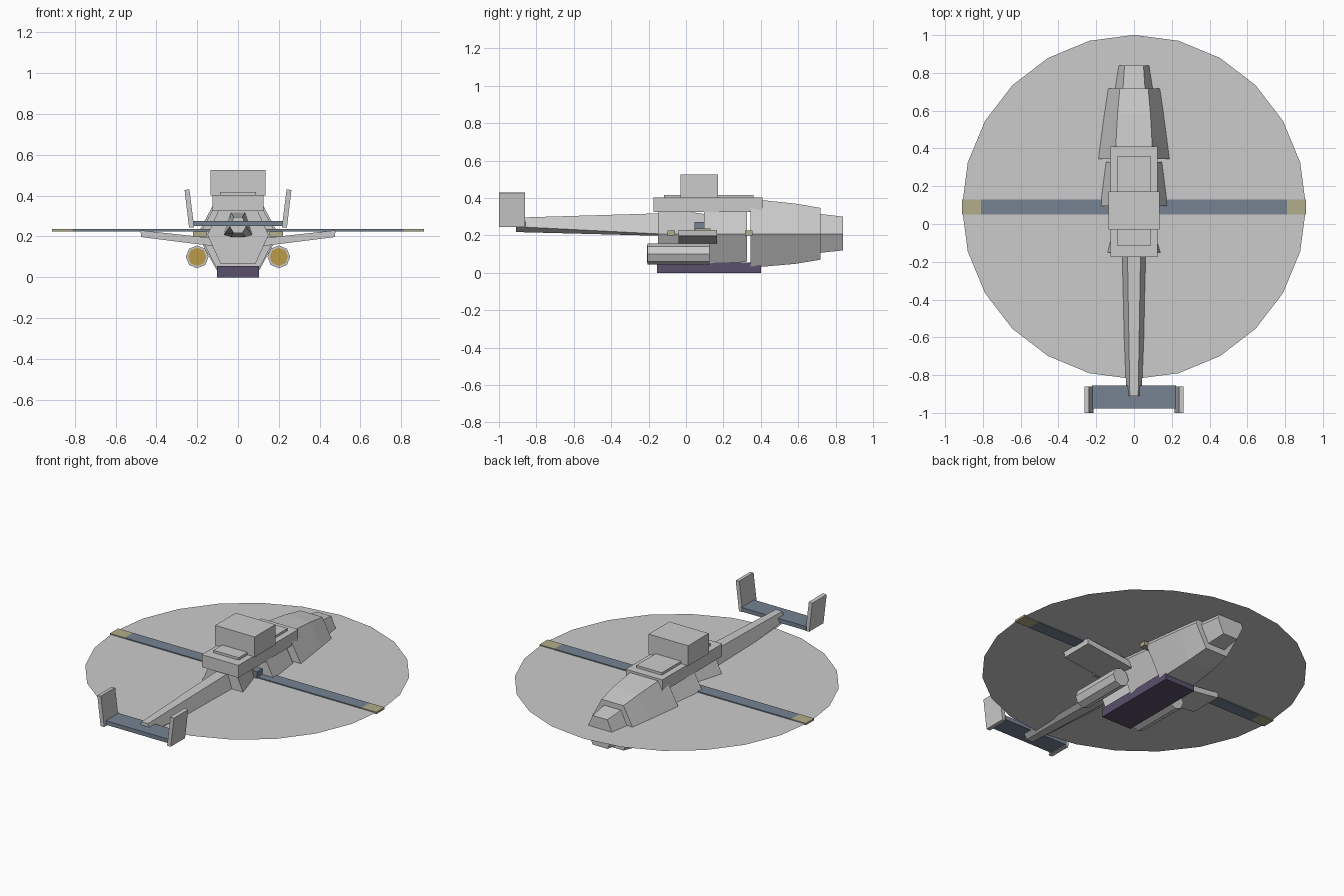
import bpy, bmesh
from math import pi, sin, cos

if "Cube" in bpy.data.objects:
    bpy.data.objects.remove(bpy.data.objects["Cube"])


def mat(name, rgb):
    m = bpy.data.materials.new(name)
    m.diffuse_color = (*rgb, 1)
    m.use_nodes = True
    m.node_tree.nodes["Principled BSDF"].inputs["Base Color"].default_value = m.diffuse_color
    return m


BLUE = mat("slate", (0.18, 0.23, 0.29))
YELLOW = mat("pale_yellow", (0.45, 0.42, 0.26))
AMBER = mat("amber", (0.5, 0.33, 0.07))
PURPLE = mat("dark_violet", (0.10, 0.08, 0.15))


def loft(name, rings, material=None):
    """Skin a list of equal-length point rings and cap both ends."""
    bm = bmesh.new()
    vs = [[bm.verts.new(p) for p in r] for r in rings]
    n = len(vs[0])
    for a, b in zip(vs, vs[1:]):
        for i in range(n):
            bm.faces.new((a[i], a[(i + 1) % n], b[(i + 1) % n], b[i]))
    bm.faces.new(vs[0])
    bm.faces.new(vs[-1])
    bmesh.ops.recalc_face_normals(bm, faces=bm.faces)
    me = bpy.data.meshes.new(name)
    bm.to_mesh(me)
    bm.free()
    ob = bpy.data.objects.new(name, me)
    bpy.context.collection.objects.link(ob)
    if material:
        me.materials.append(material)
    return ob


def box(name, x, y, z, material=None):
    rings = [[(x[0], yy, z[0]), (x[1], yy, z[0]), (x[1], yy, z[1]), (x[0], yy, z[1])] for yy in y]
    return loft(name, rings, material)


def slab(name, profile, y, material=None):
    """Extrude an x-z profile along y."""
    return loft(name, [[(px, yy, pz) for px, pz in profile] for yy in y], material)


def hexa(y, top, mid, bot, ht, hm, hb):
    return [(-ht, y, top), (ht, y, top), (hm, y, mid), (hb, y, bot), (-hb, y, bot), (-hm, y, mid)]


def octagon(x, y, z, r):
    return [(x + r * cos(i * pi / 4), y, z + r * sin(i * pi / 4)) for i in range(8)]


# Fuselage segments
loft("cockpit", [hexa(0.345, 0.395, 0.208, 0.027, 0.10, 0.20, 0.10),
                 hexa(0.585, 0.37, 0.208, 0.048, 0.087, 0.168, 0.087),
                 hexa(0.718, 0.347, 0.208, 0.07, 0.075, 0.148, 0.075)])
loft("nose", [hexa(0.718, 0.315, 0.208, 0.107, 0.058, 0.11, 0.058),
              hexa(0.84, 0.30, 0.208, 0.12, 0.05, 0.09, 0.05)])
loft("mid_body", [hexa(0.095, 0.375, 0.208, 0.035, 0.10, 0.19, 0.10),
                  hexa(0.327, 0.35, 0.208, 0.06, 0.085, 0.16, 0.085)])
loft("rear_body", [hexa(-0.15, 0.35, 0.208, 0.065, 0.085, 0.15, 0.085),
                   hexa(0.095, 0.315, 0.208, 0.10, 0.04, 0.075, 0.04)])
loft("tail_boom", [hexa(-0.91, 0.295, 0.247, 0.218, 0.022, 0.04, 0.022),
                   hexa(-0.14, 0.318, 0.208, 0.198, 0.035, 0.07, 0.035)])

# Roof and belly
box("upper_deck", (-0.125, 0.125), (-0.175, 0.41), (0.325, 0.402))
box("roof_plate", (-0.087, 0.087), (-0.117, 0.36), (0.40, 0.417))
box("engine_housing", (-0.135, 0.135), (-0.03, 0.172), (0.40, 0.525))
box("belly_pan", (-0.103, 0.103), (-0.155, 0.40), (0.0, 0.055), PURPLE)

# Rotor: thin disc, two-ended blade and hub
bpy.ops.mesh.primitive_circle_add(vertices=24, radius=0.911, fill_type='NGON', location=(0, 0.09, 0.231))
bpy.context.object.name = "rotor_disc"
box("rotor_blade", (-0.81, 0.81), (0.05, 0.13), (0.225, 0.237), BLUE)
box("rotor_hub", (-0.10, 0.10), (0.045, 0.13), (0.215, 0.272), BLUE)

# Tailplane
box("tailplane", (-0.222, 0.222), (-0.978, -0.855), (0.25, 0.275), BLUE)

# Mirrored parts
for s, side in ((-1, "left"), (1, "right")):
    box("blade_tip_" + side, sorted((s * 0.81, s * 0.911)), (0.05, 0.13), (0.225, 0.237), YELLOW)
    slab("tail_fin_" + side, [(s * 0.215, 0.245), (s * 0.24, 0.245), (s * 0.262, 0.428), (s * 0.238, 0.43)],
         (-1.0, -0.86))
    slab("stub_wing_" + side, [(s * 0.06, 0.185), (s * 0.478, 0.23), (s * 0.474, 0.197), (s * 0.06, 0.145)],
         (-0.04, 0.165))
    loft("pod_" + side, [octagon(s * 0.2, y, 0.1, 0.056) for y in (-0.205, 0.125)])
    loft("pod_face_" + side, [octagon(s * 0.2, y, 0.1, 0.045) for y in (-0.208, -0.2)], AMBER)
    for y, end in ((-0.08, "rear"), (0.335, "front")):
        box(f"side_light_{end}_{side}", sorted((s * 0.155, s * 0.22)), (y - 0.02, y + 0.02), (0.199, 0.225), YELLOW)
